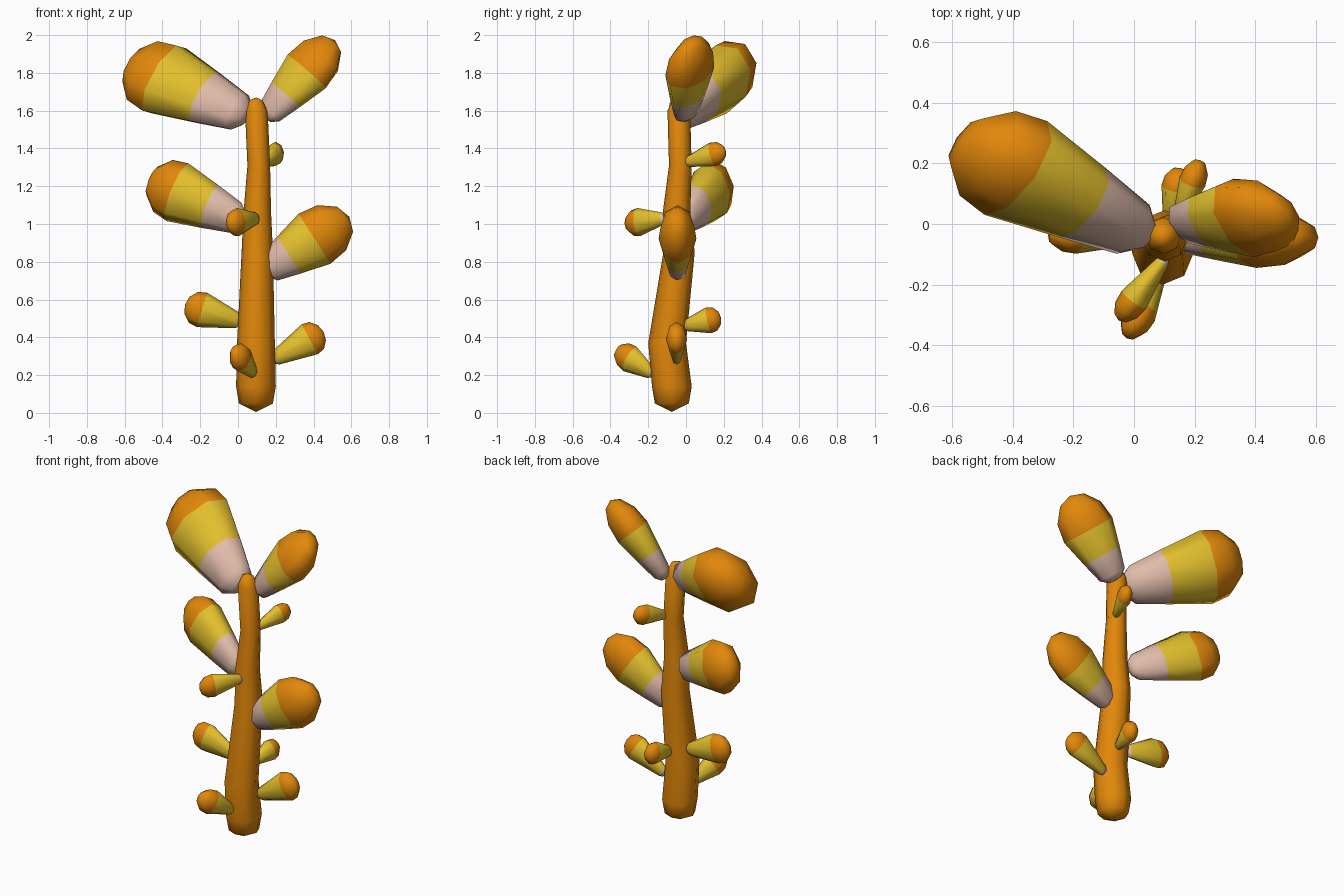
import bpy, bmesh, math
from mathutils import Vector, Matrix

if "Cube" in bpy.data.objects:
    bpy.data.objects.remove(bpy.data.objects["Cube"])

SIDES = 8


def material(name, rgb):
    m = bpy.data.materials.new(name)
    m.diffuse_color = (*rgb, 1)
    m.use_nodes = True
    m.node_tree.nodes["Principled BSDF"].inputs["Base Color"].default_value = m.diffuse_color
    return m


ORANGE = material("orange", (0.76, 0.245, 0.003))
YELLOW = material("yellow", (0.76, 0.52, 0.026))
PINK = material("pale pink", (0.75, 0.50, 0.40))


def loft(name, rings, mats):
    """rings: (centre, half-axis u, half-axis v, material of the band after it);
    the first and last rings are poles."""
    bm = bmesh.new()
    loops = []
    for i, (c, u, v, _) in enumerate(rings):
        if i in (0, len(rings) - 1):
            loops.append([bm.verts.new(c)] * SIDES)
        else:
            angles = [2 * math.pi * k / SIDES for k in range(SIDES)]
            loops.append([bm.verts.new(c + u * math.cos(a) + v * math.sin(a)) for a in angles])
    for i in range(len(loops) - 1):
        a, b = loops[i], loops[i + 1]
        for k in range(SIDES):
            j = (k + 1) % SIDES
            corners = list(dict.fromkeys([a[k], a[j], b[j], b[k]]))
            bm.faces.new(corners).material_index = rings[i][3]
    bmesh.ops.recalc_face_normals(bm, faces=bm.faces)
    me = bpy.data.meshes.new(name)
    bm.to_mesh(me)
    bm.free()
    for m in mats:
        me.materials.append(m)
    ob = bpy.data.objects.new(name, me)
    bpy.context.collection.objects.link(ob)
    bpy.context.view_layer.objects.active = ob
    ob.select_set(True)
    bpy.ops.object.shade_smooth_by_angle(angle=math.radians(85))
    ob.select_set(False)


def kernel(name, base, cap, a, w, t, pink, root, roll=0):
    """Tapered, flattened kernel: pink root, yellow body, rounded orange cap.
    base = root point, cap = centre where the orange starts, a = cap length,
    w / t = half width and half thickness, root = relative size of the root,
    roll = turn of the flat side away from upright."""
    base, cap = Vector(base), Vector(cap)
    length = (cap - base).length
    d = (cap - base).normalized()
    v0 = d.cross(Vector((0, 0, 1))).normalized()
    u0 = v0.cross(d)
    c, s = math.cos(math.radians(roll)), math.sin(math.radians(roll))
    u, v = u0 * c + v0 * s, v0 * c - u0 * s
    taper = lambda f: root + (1 - root) * f
    # (distance along axis, radius factor, band colour)
    profile = [(0, 0, 0), (0.02 * length, 0.28, 0)]
    if pink > 0.2:
        profile.append((0.12 * length, taper(0.08), 0))
    profile += [(pink * length, taper(pink), 1), (length, 1, 2),
                (length + 0.5 * a, 0.9, 2), (length + 0.88 * a, 0.5, 2),
                (length + a, 0, 2)]
    loft(name, [(base + d * x, u * w * r, v * t * r, m) for x, r, m in profile],
         (PINK, YELLOW, ORANGE))


# Crooked central stem: x, y, z, radius
stem = [(0.095, -0.075, 0.005, 0), (0.095, -0.075, 0.05, 0.09),
        (0.095, -0.075, 0.14, 0.105), (0.095, -0.1, 0.37, 0.1),
        (0.102, -0.037, 0.85, 0.083), (0.102, -0.05, 1.06, 0.073),
        (0.11, -0.03, 1.31, 0.06), (0.097, -0.038, 1.6, 0.06),
        (0.095, -0.04, 1.655, 0.034), (0.095, -0.04, 1.67, 0)]
loft("stem", [(Vector((x, y, z)), Vector((r, 0, 0)), Vector((0, r, 0)), 0)
              for x, y, z, r in stem], (ORANGE,))

# Large kernels with a long pink root
BIG = (0.5, 0.48)
kernel("top_left_kernel", (0.05, -0.045, 1.57), (-0.39, 0.185, 1.765), 0.225, 0.22, 0.162, *BIG, 37)
kernel("top_right_kernel", (0.14, 0.0, 1.56), (0.363, 0.02, 1.807), 0.225, 0.16, 0.105, *BIG, -44)
kernel("middle_left_kernel", (0.03, -0.01, 1.015), (-0.32, 0.13, 1.168), 0.178, 0.165, 0.11, *BIG)
kernel("middle_right_kernel", (0.135, -0.045, 0.75), (0.405, -0.045, 0.922), 0.218, 0.157, 0.1, *BIG)

# Small kernels with only a trace of pink
SMALL = (0.1, 0.38)
kernel("lower_left_kernel", (0.02, -0.045, 0.482), (-0.19, -0.04, 0.545), 0.095, 0.095, 0.058, *SMALL)
kernel("lower_right_kernel", (0.18, -0.05, 0.28), (0.38, -0.05, 0.39), 0.083, 0.09, 0.056, *SMALL)
kernel("lower_back_kernel", (0.115, -0.015, 0.46), (0.14, 0.12, 0.49), 0.068, 0.07, 0.05, *SMALL)
kernel("lower_front_kernel", (0.085, -0.175, 0.205), (0.02, -0.295, 0.285), 0.098, 0.076, 0.055, *SMALL)
kernel("middle_front_kernel", (0.105, -0.11, 1.03), (0.0, -0.25, 1.01), 0.086, 0.075, 0.05, *SMALL)
kernel("upper_back_kernel", (0.14, -0.005, 1.325), (0.193, 0.14, 1.368), 0.078, 0.064, 0.045, *SMALL)
